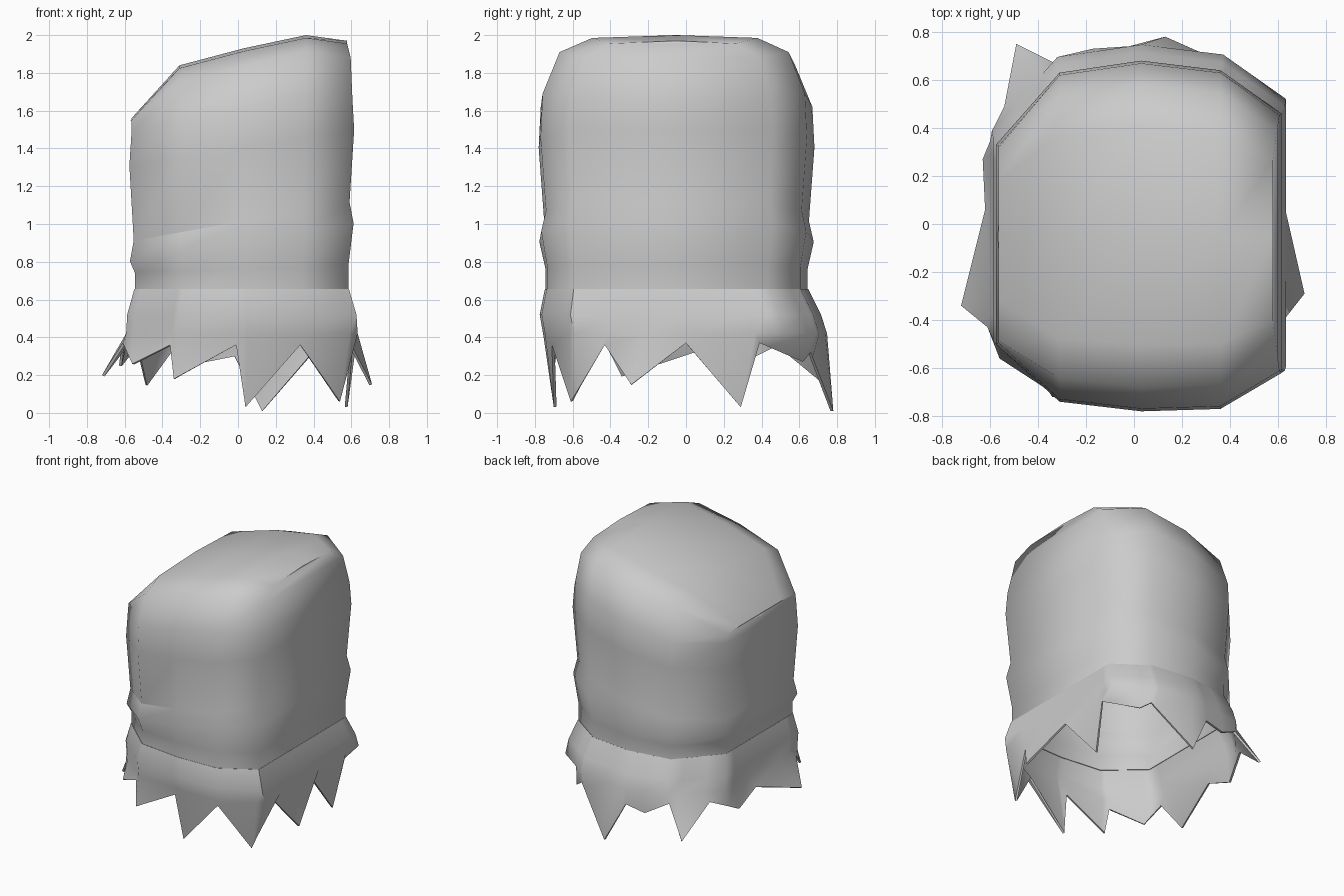
import bpy, bmesh, math
from mathutils import Vector, geometry

cube = bpy.data.objects.get("Cube")
if cube:
    bpy.data.objects.remove(cube, do_unlink=True)

cloth = bpy.data.materials.new("grey_cloth")
cloth.use_nodes = True
cloth.diffuse_color = (0.6, 0.6, 0.6, 1)
cloth.node_tree.nodes["Principled BSDF"].inputs["Base Color"].default_value = (0.6, 0.6, 0.6, 1)

CY = -0.05
COL_X = [-0.575, -0.31, 0.03, 0.36, 0.615]
FRONT = [-0.50, -0.74, -0.78, -0.77, -0.62]
BACK = [0.33, 0.63, 0.68, 0.64, 0.46]
CROWN = [1.56, 1.84, 1.93, 2.0, 1.97]
# column number of each point around the outline
COLS = list(range(5)) + list(reversed(range(5)))
OUTLINE = [Vector((COL_X[c], (FRONT if i < 5 else BACK)[c] - CY)) for i, c in enumerate(COLS)]


def bridge(bm, lower, upper):
    n = len(lower)
    return [bm.faces.new((lower[i], lower[(i + 1) % n], upper[(i + 1) % n], upper[i]))
            for i in range(n)]


def finish(bm, name, thickness, crease_angle):
    bmesh.ops.recalc_face_normals(bm, faces=bm.faces)
    mesh = bpy.data.meshes.new(name)
    bm.to_mesh(mesh)
    bm.free()
    mesh.materials.append(cloth)
    obj = bpy.data.objects.new(name, mesh)
    bpy.context.collection.objects.link(obj)
    bpy.ops.object.select_all(action="DESELECT")
    obj.select_set(True)
    bpy.context.view_layer.objects.active = obj
    mod = obj.modifiers.new("thickness", "SOLIDIFY")
    mod.thickness = thickness
    mod.offset = -1
    bpy.ops.object.modifier_apply(modifier=mod.name)
    bpy.ops.object.shade_smooth_by_angle(angle=math.radians(crease_angle))
    return obj


# Hood: tilted rings for the folded wall, then rings that follow the slanted crown
bm = bmesh.new()
rings = []
for z, tilt, s in [(0.645, 0, 0.95), (0.76, 0.03, 0.95), (0.9, 0.17, 0.995),
                   (1.01, 0.17, 0.96), (1.4, 0.16, 1.0)]:
    rings.append([bm.verts.new((p.x * s, p.y * s + CY, z + tilt * p.x)) for p in OUTLINE])

for drop, low_z, sy, low_sy, sx in [(0.31, 1.49, 0.985, 0.99, 0.985),
                                    (0.09, 1.55, 0.86, 0.97, 0.97),
                                    (0.015, 1.56, 0.62, 0.6, 0.94)]:
    ring = []
    for p, c in zip(OUTLINE, COLS):
        low = c == 0
        x = p.x * (0.98 if low else sx if c == 4 else 1)
        y = p.y * (low_sy if low else sy) + CY
        ring.append(bm.verts.new((x, y, low_z if low else CROWN[c] - drop)))
    rings.append(ring)

for lower, upper in zip(rings, rings[1:]):
    bridge(bm, lower, upper)

# crown panels, meeting on a middle row
top = rings[-1]
ridge = [bm.verts.new((top[c].co.x, CY, CROWN[c])) for c in range(5)]
for c in range(4):
    bm.faces.new((top[c], top[c + 1], ridge[c + 1], ridge[c]))
    bm.faces.new((ridge[c], ridge[c + 1], top[8 - c], top[9 - c]))
for c, pair in ((0, (top[0], top[9])), (4, (top[4], top[5]))):
    bm.faces.new((pair[0], ridge[c], pair[1]))

# hard edges: low rim of the crown and the cloth fold at the front
hard = [(rings[-2][0], top[0]), (rings[-2][9], top[9]), (top[0], ridge[0]), (ridge[0], top[9])]
hard += [(rings[3][c], rings[3][c + 1]) for c in range(2)]
for a, b in hard:
    bm.edges.get((a, b)).smooth = False
finish(bm, "hood", 0.015, 62)

# Ragged hem: alternating notches and torn points
TEETH = [(-0.61, -0.43, 0.37), (-0.56, -0.56, 0.26), (-0.36, -0.69, 0.36), (-0.34, -0.72, 0.18),
         (-0.01, -0.73, 0.36), (0.04, -0.70, 0.03), (0.33, -0.71, 0.36), (0.54, -0.61, 0.06),
         (0.60, -0.43, 0.36), (0.71, -0.29, 0.15), (0.61, 0.0, 0.37), (0.58, 0.29, 0.03),
         (0.61, 0.39, 0.37), (0.47, 0.62, 0.27), (0.40, 0.66, 0.32), (0.13, 0.78, 0.01),
         (-0.02, 0.74, 0.30), (-0.17, 0.73, 0.27), (-0.33, 0.67, 0.36), (-0.49, 0.75, 0.15),
         (-0.54, 0.49, 0.36), (-0.63, 0.27, 0.25), (-0.62, 0.06, 0.33), (-0.72, -0.34, 0.20)]
TEETH = [Vector((x, y - CY, z)) for x, y, z in TEETH]


def heading(p):
    return math.atan2(p.y, p.x)


def along(path, angle):
    """Point where a ray from the centre crosses a closed path."""
    end = Vector((math.cos(angle), math.sin(angle))) * 3
    for a, b in zip(path, path[1:] + path[:1]):
        hit = geometry.intersect_line_line_2d(a.to_2d() if len(a) == 3 else a,
                                              b.to_2d() if len(b) == 3 else b,
                                              Vector((0, 0)), end)
        if hit:
            t = (hit - a.xy).length / (b.xy - a.xy).length
            return a.lerp(b, t)
    return min(path, key=lambda p: abs(heading(p) - angle))


angles = sorted(heading(p) for p in TEETH + OUTLINE)
angles = [a for i, a in enumerate(angles) if i == 0 or a - angles[i - 1] > 0.004]
bm = bmesh.new()
hem = []
for z, s, shift in [(0.655, 0.955, 0), (0.52, 1.02, 0.02), (0.42, 1.03, 0.045)]:
    ring = []
    for a in angles:
        p = along(OUTLINE, a) * s
        ring.append(bm.verts.new((p.x, p.y + CY + shift, z)))
    hem.append(ring)
edge = []
for a in angles:
    near = min(TEETH, key=lambda p: abs(heading(p) - a))
    p = near if abs(heading(near) - a) < 0.005 else along(TEETH, a)
    edge.append(bm.verts.new((p.x, p.y + CY, p.z)))
hem.append(edge)
for upper, lower in zip(hem, hem[1:]):
    bridge(bm, lower, upper)
finish(bm, "ragged_hem", 0.015, 55)
